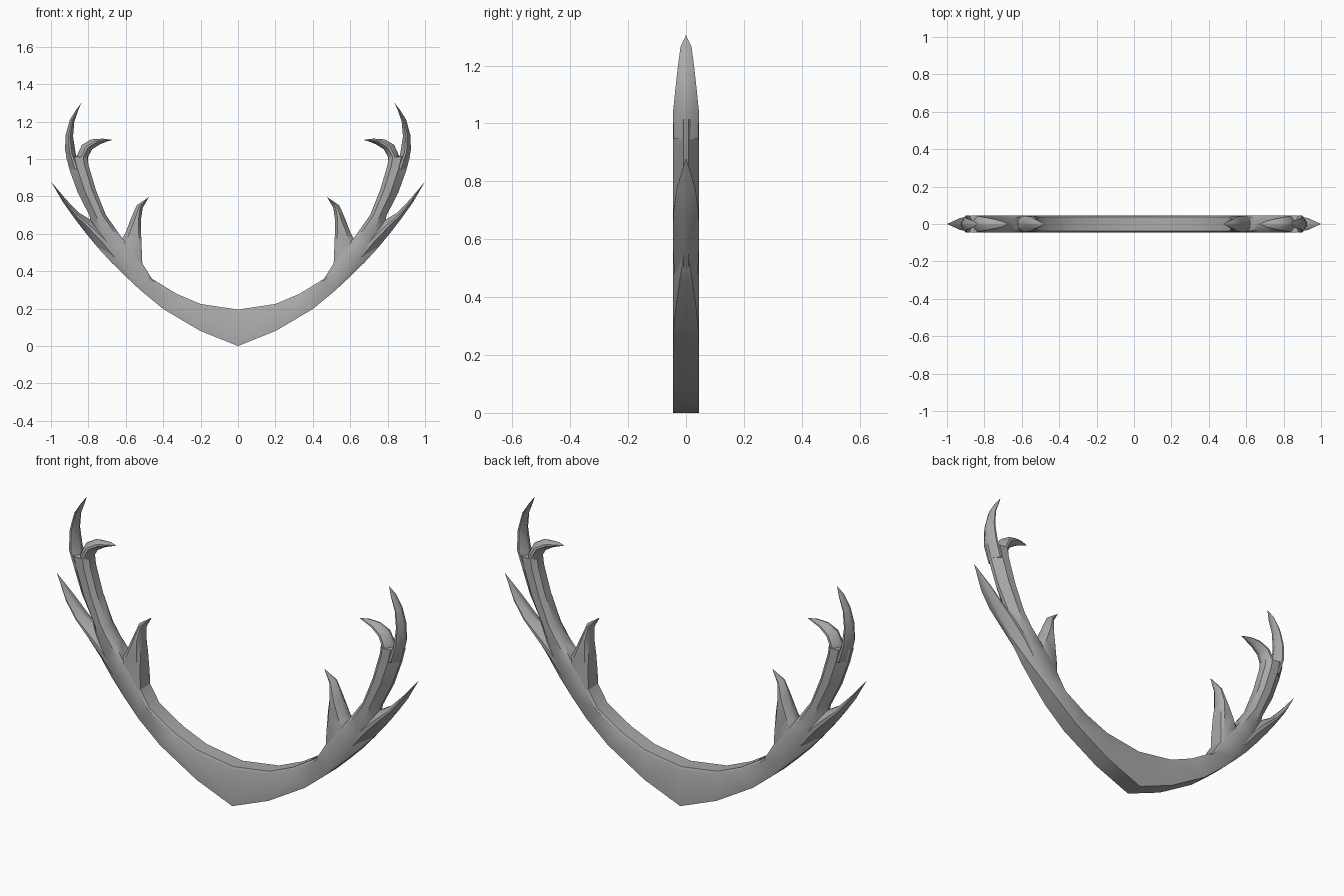
import bpy, bmesh, math

cube = bpy.data.objects.get("Cube")
if cube:
    bpy.data.objects.remove(cube)

horn = bpy.data.materials.new("grey_horn")
horn.use_nodes = True
COLOR = (0.4, 0.4, 0.4, 1)
horn.diffuse_color = COLOR
horn.node_tree.nodes["Principled BSDF"].inputs["Base Color"].default_value = COLOR

D = 0.045  # half depth of the beam


def section(bm, rung):
    """Eight-sided section: inner point, outer point, half depth,
    then (chamfer, edge flatness) for the inner and the outer edge."""
    a, b, d, (ci, fi), (co, fo) = rung
    ring = []
    for t, f in ((0, fi), (ci, 1), (1 - co, 1), (1, fo)):
        ring.append((t, f * d))
    ring += [(t, -y) for t, y in reversed(ring)]
    return [bm.verts.new((a[0] + (b[0] - a[0]) * t, y, a[1] + (b[1] - a[1]) * t))
            for t, y in ring]


def loft(name, rungs, cap_start=True):
    """Skin the sections in order and mirror them to the other side."""
    bm = bmesh.new()
    rings = [section(bm, r) for r in rungs]
    for r, s in zip(rings, rings[1:]):
        for i in range(8):
            j = (i + 1) % 8
            bm.faces.new((r[i], r[j], s[j], s[i]))
    if cap_start:
        bm.faces.new(rings[0])
    bm.faces.new(rings[-1])
    bmesh.ops.remove_doubles(bm, verts=bm.verts[:], dist=0.0004)
    bmesh.ops.recalc_face_normals(bm, faces=bm.faces[:])
    mesh = bpy.data.meshes.new(name)
    bm.to_mesh(mesh)
    bm.free()
    mesh.materials.append(horn)
    ob = bpy.data.objects.new(name, mesh)
    bpy.context.collection.objects.link(ob)
    mirror = ob.modifiers.new("mirror", 'MIRROR')
    mirror.merge_threshold = 0.001
    bpy.ops.object.select_all(action='DESELECT')
    ob.select_set(True)
    bpy.context.view_layer.objects.active = ob
    bpy.ops.object.shade_smooth_by_angle(angle=math.radians(38))


lip = (0.08, 0.85)
square = (0.02, 1)
ridge = (0.4, 0.2)
blunt = (0.25, 0.5)

# Main beam: squared at the base, ridged on the outside higher up
loft("main_beam", [
    ((0, .195), (0, 0), D, lip, square),
    ((.2, .225), (.2, .08), D, lip, square),
    ((.33, .28), (.4, .198), D, lip, square),
    ((.46, .36), (.52, .297), D, lip, (.05, .95)),
    ((.51, .44), (.60, .372), D, lip, (.15, .75)),
    ((.56, .515), (.68, .45), D, lip, (.3, .5)),
    ((.615, .57), (.745, .522), D, lip, (.4, .25)),
    ((.66, .635), (.775, .61), D, (.15, .6), ridge),
    ((.706, .70), (.795, .70), D, (.2, .5), ridge),
    ((.76, .835), (.857, .82), D, (.2, .5), ridge),
    ((.80, .97), (.90, .94), D, (.2, .5), ridge),
    ((.805, 1.01), (.92, 1.015), D, (.2, .5), ridge),
], cap_start=False)

# Tall tine that finishes the beam
loft("upper_tine", [
    ((.83, .95), (.90, .945), D * .95, ridge, ridge),
    ((.866, 1.02), (.925, 1.05), D, ridge, ridge),
    ((.882, 1.12), (.921, 1.13), D * .8, ridge, ridge),
    ((.875, 1.2), (.899, 1.21), D * .6, ridge, ridge),
    ((.853, 1.265), (.864, 1.265), D * .42, ridge, ridge),
    ((.834, 1.305), (.834, 1.305), 0, ridge, ridge),
])

# Short hook curling toward the middle
loft("hook_tine", [
    ((.80, .95), (.875, .95), D * .95, blunt, blunt),
    ((.802, 1.01), (.865, 1.01), D * .95, ridge, ridge),
    ((.78, 1.052), (.835, 1.075), D * .85, ridge, ridge),
    ((.735, 1.08), (.785, 1.105), D * .65, ridge, ridge),
    ((.70, 1.094), (.725, 1.109), D * .4, ridge, ridge),
    ((.67, 1.102), (.67, 1.102), 0, ridge, ridge),
])

# Upright tine on the inside of the beam
loft("inner_tine", [
    ((.511, .43), (.62, .49), D * .98, lip, lip),
    ((.514, .5), (.635, .55), D * .98, lip, blunt),
    ((.518, .6), (.603, .602), D * .98, (.15, .7), blunt),
    ((.52, .67), (.573, .68), D * .85, blunt, ridge),
    ((.509, .74), (.542, .752), D * .55, ridge, ridge),
    ((.476, .797), (.476, .797), 0, ridge, ridge),
])

# Swept tine on the outside of the beam
loft("outer_tine", [
    ((.63, .51), (.68, .452), D * .9, ridge, (.4, .3)),
    ((.70, .61), (.745, .521), D * .98, ridge, ridge),
    ((.775, .667), (.825, .618), D, ridge, ridge),
    ((.848, .711), (.878, .688), D * .95, ridge, ridge),
    ((.918, .782), (.935, .768), D * .72, ridge, ridge),
    ((1, .88), (1, .88), 0, ridge, ridge),
])
